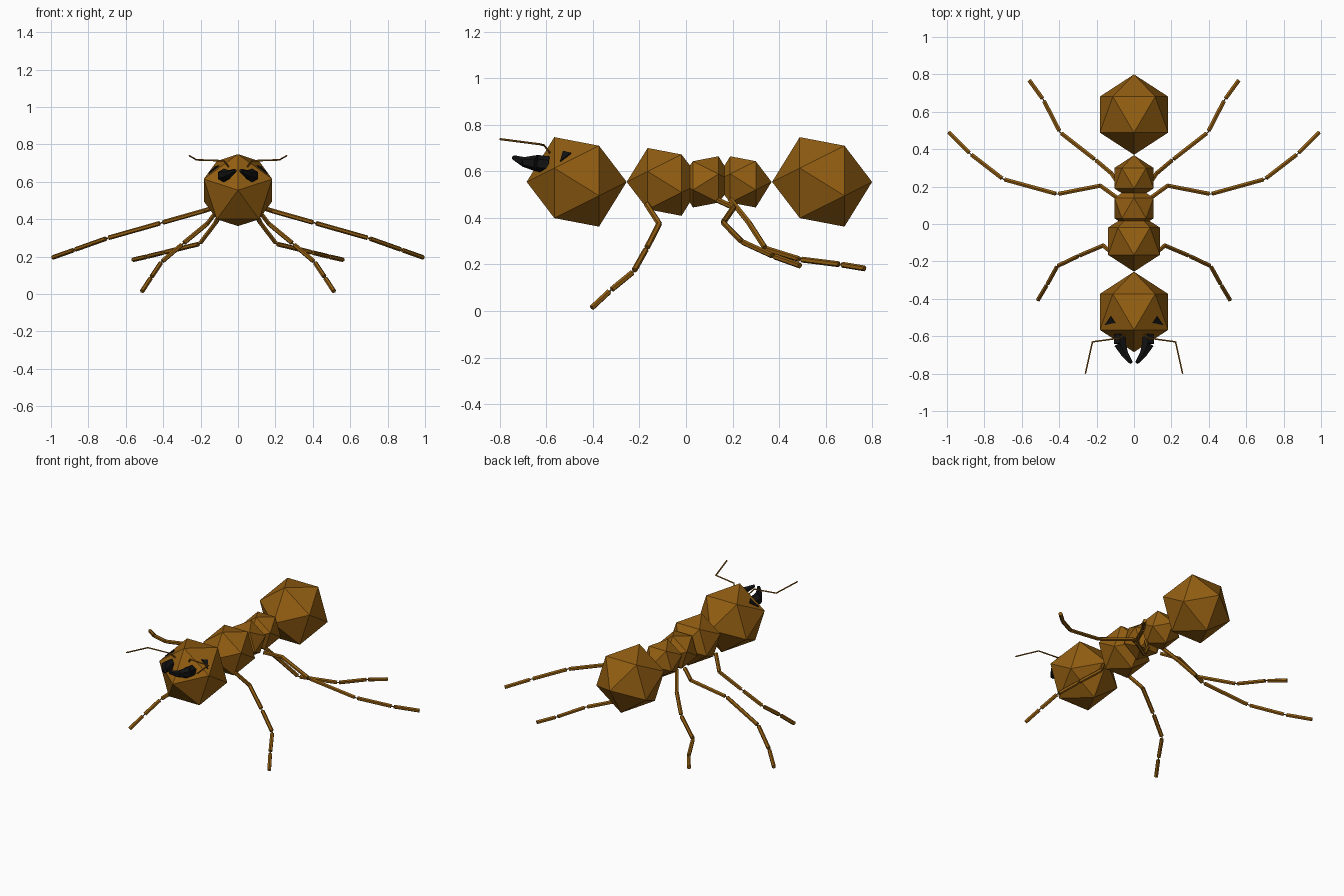
import bpy, bmesh
from mathutils import Vector, Matrix

if "Cube" in bpy.data.objects:
    bpy.data.objects.remove(bpy.data.objects["Cube"])


def material(name, rgb):
    m = bpy.data.materials.new(name)
    m.diffuse_color = (*rgb, 1)
    m.use_nodes = True
    m.node_tree.nodes["Principled BSDF"].inputs["Base Color"].default_value = m.diffuse_color
    return m


brown = material("amber brown", (0.29, 0.112, 0.006))
black = material("black", (0.006, 0.006, 0.006))


def finish(name, bm, mat):
    bmesh.ops.recalc_face_normals(bm, faces=bm.faces)
    me = bpy.data.meshes.new(name)
    bm.to_mesh(me)
    bm.free()
    me.materials.append(mat)
    ob = bpy.data.objects.new(name, me)
    bpy.context.collection.objects.link(ob)
    return ob


def body_ball(name, y, r, flip=1):
    """Icosahedron with its poles along y; flip=-1 reverses it front to back."""
    bm = bmesh.new()
    bmesh.ops.create_icosphere(bm, subdivisions=1, radius=r)
    for v in bm.verts:
        a, b, c = v.co
        v.co = (b, y + flip * c, 0.555 - a)
    finish(name, bm, brown)


def rod(bm, p, q, r1, r2, sides=6):
    d = q - p
    mat = Matrix.Translation((p + q) / 2) @ d.to_track_quat('Z', 'Y').to_matrix().to_4x4()
    bmesh.ops.create_cone(bm, cap_ends=True, segments=sides, radius1=r1,
                          radius2=r2, depth=d.length, matrix=mat)


def jointed(name, pts, r, pinch_from):
    """Chain of rods; joints from index pinch_from on narrow to a thin pin."""
    bm = bmesh.new()
    for i in range(len(pts) - 1):
        p, q = pts[i], pts[i + 1]
        d = (q - p).normalized() * 0.009
        a = p + d if i >= pinch_from else p
        last = i + 1 == len(pts) - 1
        b = q - d if i + 1 >= pinch_from and not last else q
        rod(bm, a, b, r, r)
        rod(bm, p, q, r * 0.3, r * 0.3)
    finish(name, bm, brown)


# body
body_ball("head", -0.47, 0.215)
body_ball("thorax", -0.092, 0.163)
body_ball("waist_front", 0.085, 0.123, -1)
body_ball("waist_rear", 0.245, 0.123)
body_ball("abdomen", 0.585, 0.215)

legs = {
    "front_leg": [(.10, -.17, .46), (.165, -.115, .375), (.295, -.17, .268),
                  (.41, -.225, .17), (.465, -.325, .088), (.513, -.405, .014)],
    "middle_leg": [(.09, .14, .475), (.18, .205, .445), (.41, .16, .38),
                   (.70, .24, .298), (.875, .375, .236), (.99, .49, .195)],
    "rear_leg": [(.065, .19, .48), (.12, .27, .38), (.205, .342, .268),
                 (.395, .49, .222), (.485, .665, .20), (.56, .768, .183)],
}
antenna = [(.05, -.585, .68), (.075, -.61, .712), (.222, -.63, .717), (.26, -.80, .739)]
jaw = [((.075, -.59, .63), .035), ((.075, -.64, .635), .036),
       ((.05, -.695, .64), .022), ((.015, -.742, .66), .010)]
eye = [(.155, -.54, .641), (.10, -.528, .684), (.123, -.494, .676)]

for side, sx in (("right", 1), ("left", -1)):
    def flipx(p):
        return Vector((p[0] * sx, p[1], p[2]))

    for n, pts in legs.items():
        jointed(f"{n}_{side}", [flipx(p) for p in pts], 0.0125, 2)
    # feelers
    jointed(f"antenna_{side}", [flipx(p) for p in antenna], 0.0045, 9)
    # curved tapering jaws
    bm = bmesh.new()
    for (p, r1), (q, r2) in zip(jaw, jaw[1:]):
        rod(bm, flipx(p), flipx(q), r1, r2)
    finish(f"jaw_{side}", bm, black)
    # eye plates on the upper head facets
    bm = bmesh.new()
    n = flipx((.577, -.187, .795))
    lo = [bm.verts.new(flipx(p) - n * 0.001) for p in eye]
    hi = [bm.verts.new(flipx(p) + n * 0.006) for p in eye]
    bm.faces.new(lo)
    bm.faces.new(hi)
    for i in range(3):
        j = (i + 1) % 3
        bm.faces.new((lo[i], lo[j], hi[j], hi[i]))
    finish(f"eye_{side}", bm, black)
